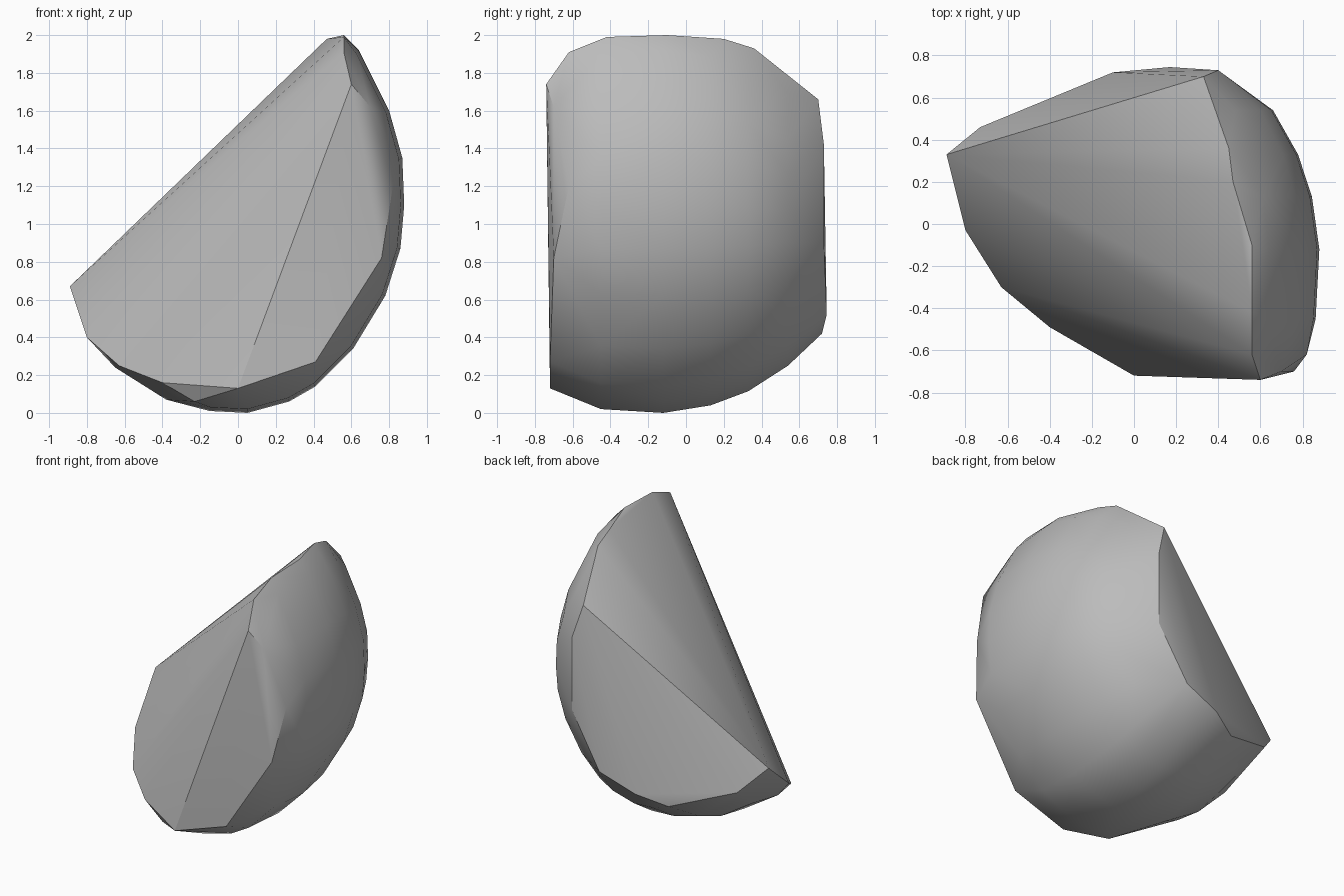
import bpy, bmesh, math

cube = bpy.data.objects.get("Cube")
if cube:
    bpy.data.objects.remove(cube, do_unlink=True)

# Plain grey stone
grey = bpy.data.materials.new("stone_grey")
grey.use_nodes = True
colour = (0.5, 0.5, 0.5, 1)
grey.diffuse_color = colour
grey.node_tree.nodes["Principled BSDF"].inputs["Base Color"].default_value = colour

# Rounded outer profile in x and z
profile = [(.64, 1.92), (.8, 1.6), (.87, 1.35), (.88, 1.1), (.86, .87), (.78, .62),
           (.61, .34), (.41, .14), (.27, .06), (.05, 0), (-.15, .01), (-.38, .07), (-.65, .24)]
# Depth of each section and its scale about the middle
sections = [(-.45, .98), (-.12, 1), (.13, .96), (.33, .885), (.54, .75)]

# Corners of the flat broken faces
ridge = [(.33, .7, 1.66), (.45, .36, 1.93), (.47, .2, 1.98), (.56, -.1, 2),
         (.56, -.42, 1.99), (.56, -.62, 1.91), (.6, -.74, 1.74)]
front_rim = [(-.89, .33, .67), (-.8, -.03, .4), (-.63, -.3, .25), (-.4, -.49, .16),
             (0, -.72, .13), (-.23, -.53, .06), (.41, -.72, .27), (.76, -.7, .82),
             (.82, -.62, 1.2), (.7, -.7, 1.62)]
back_rim = [(.4, .73, 1.42), (.4, .73, .9), (.17, .745, .52), (-.1, .72, .42),
            (-.3, .63, .35), (-.73, .46, .5)]

points = ridge + front_rim + back_rim
for y, s in sections:
    for x, z in profile:
        if y > -.4 or x > -.3:
            points.append((x * s, y, 1 + (z - 1) * s))

# Wrap the corners and rounded sections into one solid
bm = bmesh.new()
for p in points:
    bm.verts.new(p)
hull = bmesh.ops.convex_hull(bm, input=bm.verts[:])
bmesh.ops.delete(bm, geom=[v for v in bm.verts if not v.link_faces], context='VERTS')
bmesh.ops.recalc_face_normals(bm, faces=bm.faces[:])
mesh = bpy.data.meshes.new("stone_fragment")
bm.to_mesh(mesh)
bm.free()
mesh.materials.append(grey)

stone = bpy.data.objects.new("stone_fragment", mesh)
bpy.context.collection.objects.link(stone)
bpy.context.view_layer.objects.active = stone
stone.select_set(True)
bpy.ops.object.shade_smooth_by_angle(angle=math.radians(30))
